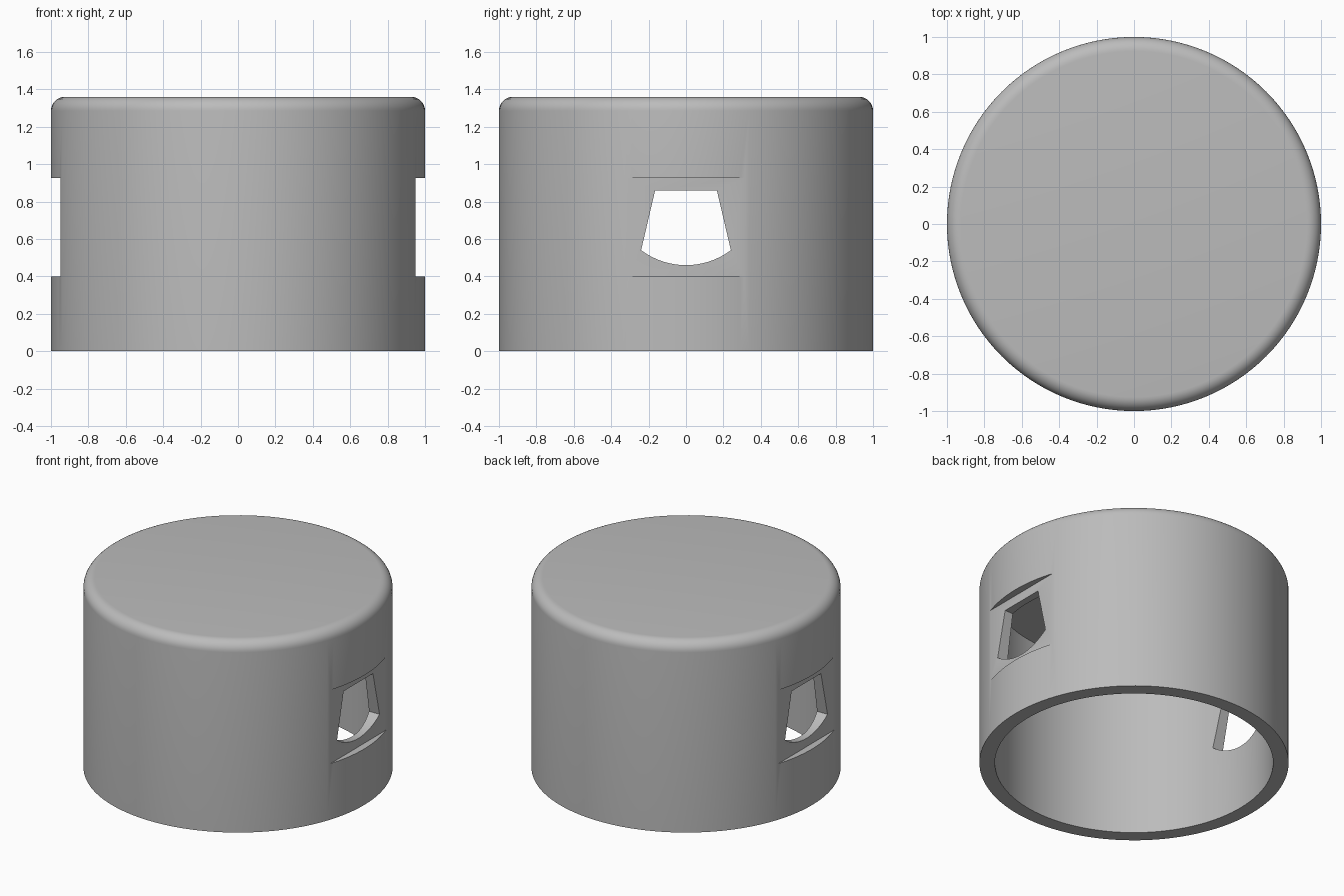
import bpy, bmesh, math
from mathutils import Vector

old = bpy.data.objects.get("Cube")
if old:
    bpy.data.objects.remove(old, do_unlink=True)

HEIGHT, RADIUS, BORE, ROUND = 1.36, 1.0, 0.9, 0.075
SEGMENTS = 128

grey = bpy.data.materials.new("plain grey")
grey.use_nodes = True
colour = (0.5, 0.5, 0.5, 1)
grey.diffuse_color = colour
grey.node_tree.nodes["Principled BSDF"].inputs["Base Color"].default_value = colour


def make_object(name, bm):
    bmesh.ops.recalc_face_normals(bm, faces=bm.faces)
    mesh = bpy.data.meshes.new(name)
    bm.to_mesh(mesh)
    bm.free()
    mesh.materials.append(grey)
    obj = bpy.data.objects.new(name, mesh)
    bpy.context.collection.objects.link(obj)
    return obj


def lathe(name, profile):
    """Revolve an (r, z) profile about z and close its end rings."""
    bm = bmesh.new()
    verts = [bm.verts.new((r, 0, z)) for r, z in profile]
    edges = [bm.edges.new(pair) for pair in zip(verts, verts[1:])]
    bmesh.ops.spin(bm, geom=verts + edges, axis=(0, 0, 1), cent=(0, 0, 0),
                   angle=math.tau, steps=SEGMENTS, use_duplicate=False)
    bmesh.ops.remove_doubles(bm, verts=bm.verts, dist=1e-4)
    bmesh.ops.holes_fill(bm, edges=[e for e in bm.edges if e.is_boundary], sides=0)
    return make_object(name, bm)


def prism(name, outline, x0, x1):
    """Extrude a (y, z) outline along x."""
    bm = bmesh.new()
    face = bm.faces.new([bm.verts.new((x0, y, z)) for y, z in outline])
    moved = bmesh.ops.extrude_face_region(bm, geom=[face])["geom"]
    bmesh.ops.translate(bm, vec=Vector((x1 - x0, 0, 0)),
                        verts=[v for v in moved if isinstance(v, bmesh.types.BMVert)])
    return make_object(name, bm)


# Hollow cap: rounded upper rim, straight wall, open underside
profile = []
for i in range(9):
    a = math.radians(90 - i * 90 / 8)
    profile.append((RADIUS - ROUND + ROUND * math.cos(a),
                    HEIGHT - ROUND + ROUND * math.sin(a)))
profile += [(RADIUS, 0), (BORE, 0), (BORE, HEIGHT - 0.1)]
cap = lathe("cap", profile)

# Flat recesses on both sides
recess = [(-0.5, 0.4), (0.5, 0.4), (0.5, 0.925), (-0.5, 0.925)]
cutters = [prism("left_recess_cutter", recess, 0.95, 1.2),
           prism("right_recess_cutter", recess, -1.2, -0.95)]

# Tapered window with a curved sill, running through both walls
half, sill, sag = 0.24, 0.54, 0.08
arc_r = (half ** 2 + sag ** 2) / (2 * sag)
window = [(0.165, 0.86), (-0.165, 0.86)]
for i in range(17):
    y = -half + 2 * half * i / 16
    window.append((y, sill - sag + arc_r - math.sqrt(arc_r ** 2 - y * y)))
cutters.append(prism("window_cutter", window, -1.3, 1.3))

for cutter in cutters:
    cutter.hide_render = True
    cutter.hide_viewport = True
    cut = cap.modifiers.new(cutter.name, "BOOLEAN")
    cut.operation = "DIFFERENCE"
    cut.solver = "EXACT"
    cut.object = cutter

# Apply the cuts, remove the helpers and shade the round surfaces smooth
bpy.context.view_layer.update()
result = bpy.data.meshes.new_from_object(
    cap.evaluated_get(bpy.context.evaluated_depsgraph_get()))
cap.modifiers.clear()
cap.data = result
for cutter in cutters:
    bpy.data.objects.remove(cutter, do_unlink=True)
bpy.ops.object.select_all(action="DESELECT")
cap.select_set(True)
bpy.context.view_layer.objects.active = cap
bpy.ops.object.shade_smooth_by_angle(angle=math.radians(30))
